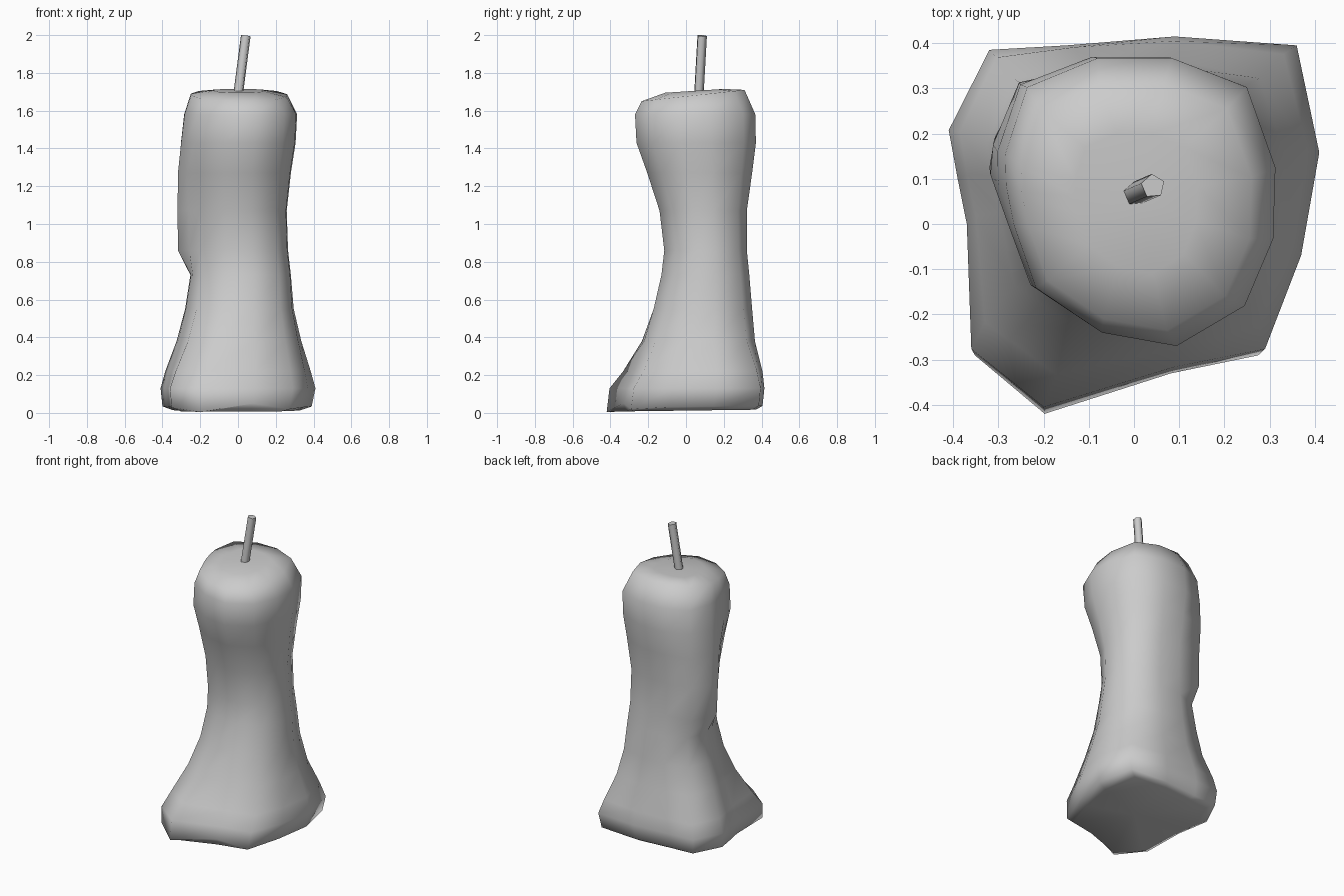
import bpy, bmesh
from math import pi
from mathutils import Matrix, Vector

cube = bpy.data.objects.get("Cube")
if cube:
    bpy.data.objects.remove(cube)


def make_material(name, colour):
    mat = bpy.data.materials.new(name)
    mat.use_nodes = True
    mat.diffuse_color = colour
    mat.node_tree.nodes["Principled BSDF"].inputs["Base Color"].default_value = colour
    return mat


wax = make_material("grey wax", (0.6, 0.6, 0.6, 1))


def finish(bm, name):
    """Smooth the sides and keep five-sided caps flat."""
    bmesh.ops.recalc_face_normals(bm, faces=bm.faces)
    mesh = bpy.data.meshes.new(name)
    bm.to_mesh(mesh)
    bm.free()
    mesh.materials.append(wax)
    for poly in mesh.polygons:
        poly.use_smooth = len(poly.vertices) < 5
    obj = bpy.data.objects.new(name, mesh)
    bpy.context.collection.objects.link(obj)


def fit(points):
    """Scale an outline so that its bounds run from -1 to 1."""
    axes = []
    for axis in zip(*points):
        lo, hi = min(axis), max(axis)
        axes.append([2 * (v - lo) / (hi - lo) - 1 for v in axis])
    return list(zip(*axes))


def bridge(bm, a, b):
    for i in range(len(a)):
        j = (i + 1) % len(a)
        bm.faces.new((a[i], a[j], b[j], b[i]))


# Melted foot outline and rounder head outline, point for point
foot = fit([(.36, .40), (.09, .42), (-.15, .40), (-.32, .39), (-.41, .21), (-.39, .1), (-.37, 0),
            (-.36, -.28), (-.2, -.41), (.09, -.32), (.29, -.28), (.37, -.07), (.41, .16)])
head = fit([(.25, .31), (.08, .375), (-.09, .375), (-.25, .31), (-.30, .16), (-.298, .09), (-.28, 0),
            (-.23, -.14), (-.08, -.24), (.09, -.27), (.245, -.18), (.31, -.03), (.315, .13)])
drip_weight = {3: .6, 4: .8, 5: 1, 6: .3}
arch_weight = {8: -1, 9: 1, 10: -.4}

# Height, x bounds, y bounds, share of foot outline, drip bulge, arch, tilt
rings = [
    (.012, -.345, .33, -.40, .37, 1, 0, 0, .005),
    (.032, -.40, .39, -.42, .405, 1, 0, .022, .005),
    (.13, -.41, .41, -.405, .415, 1, 0, 0, 0),
    (.22, -.385, .385, -.34, .405, .8, 0, 0, 0),
    (.38, -.325, .335, -.25, .365, .42, 0, 0, 0),
    (.55, -.28, .295, -.18, .35, .15, 0, 0, 0),
    (.73, -.26, .28, -.13, .335, 0, -.01, 0, 0),
    (.86, -.258, .265, -.115, .322, 0, .062, 0, 0),
    (1.07, -.262, .258, -.14, .322, 0, .06, 0, 0),
    (1.27, -.28, .28, -.205, .35, 0, .04, 0, 0),
    (1.43, -.298, .305, -.262, .37, 0, .005, 0, 0),
    (1.58, -.285, .313, -.27, .367, 0, 0, 0, 0),
    (1.68, -.25, .26, -.235, .31, 0, 0, 0, .03),
    (1.705, -.13, .14, -.11, .20, 0, 0, 0, .01),
]

# Candle body
bm = bmesh.new()
loops = []
for z, x0, x1, y0, y1, share, drip, arch, tilt in rings:
    loop = []
    for i, (h, f) in enumerate(zip(head, foot)):
        u, v = Vector(h).lerp(Vector(f), share)
        bulge = drip * drip_weight.get(i, 0)
        x = (x0 + x1) / 2 + u * ((x1 - x0) / 2 + bulge)
        y = (y0 + y1) / 2 + v * ((y1 - y0) / 2 + bulge)
        lift = arch * arch_weight.get(i, 0) + tilt * v
        loop.append(bm.verts.new((x, y, z + lift)))
    loops.append(loop)
for a, b in zip(loops, loops[1:]):
    bridge(bm, a, b)
for loop, tip in ((loops[0], (0, 0, .02)), (loops[-1], (.01, .06, 1.705))):
    centre = bm.verts.new(tip)
    for i in range(len(loop)):
        bm.faces.new((loop[i - 1], loop[i], centre))
finish(bm, "candle_body")

# Leaning five-sided wick
bm = bmesh.new()
start, end = Vector((-.002, .065, 1.66)), Vector((.042, .084, 1.997))
bmesh.ops.create_cone(bm, cap_ends=True, segments=5, radius1=.027, radius2=.027,
                      depth=(end - start).length)
lean = (end - start).to_track_quat('Z', 'Y').to_matrix()
bmesh.ops.rotate(bm, verts=bm.verts, matrix=lean @ Matrix.Rotation(pi / 5, 3, 'Z'))
bmesh.ops.translate(bm, verts=bm.verts, vec=(start + end) / 2)
finish(bm, "wick")
